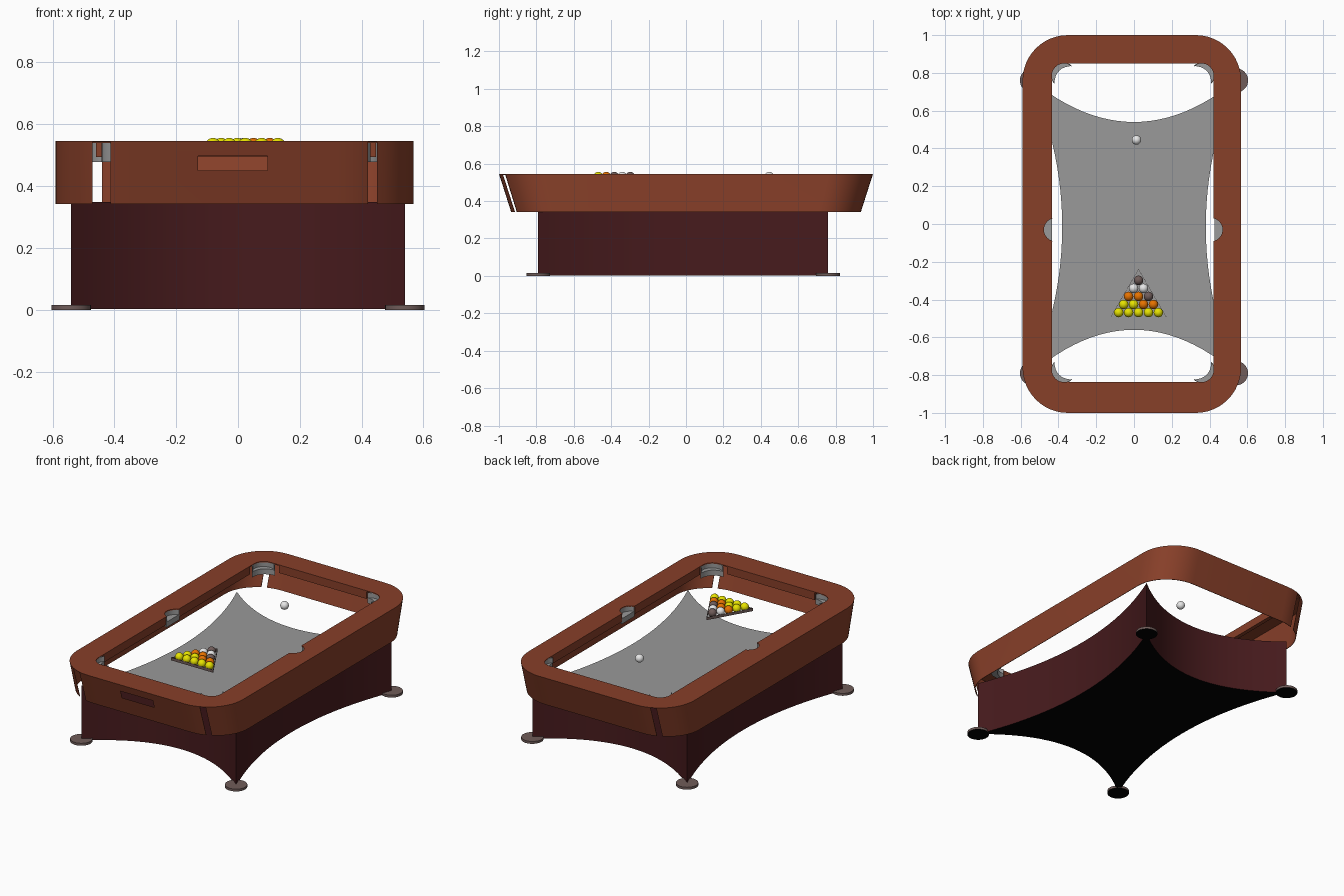
import bpy, bmesh, math
from mathutils import Vector

if "Cube" in bpy.data.objects:
    bpy.data.objects.remove(bpy.data.objects["Cube"])


def material(name, c):
    m = bpy.data.materials.new(name)
    m.diffuse_color = (*c, 1)
    m.use_nodes = True
    m.node_tree.nodes["Principled BSDF"].inputs["Base Color"].default_value = m.diffuse_color
    return m


WOOD = material("warm wood", (0.245, 0.05, 0.022))
DARK = material("dark mahogany", (0.062, 0.0105, 0.012))
CLOTH = material("grey cloth", (0.32, 0.32, 0.32))
STONE = material("brown grey", (0.16, 0.107, 0.1))
YELLOW = material("yellow", (0.8, 0.77, 0.0))
ORANGE = material("orange", (0.8, 0.17, 0.0))
WHITE = material("white", (0.8, 0.8, 0.8))
BLACK = material("black underside", (0.0, 0.0, 0.0))


def finish(name, bm, *mats, smooth=True):
    bmesh.ops.recalc_face_normals(bm, faces=bm.faces)
    me = bpy.data.meshes.new(name)
    bm.to_mesh(me)
    bm.free()
    ob = bpy.data.objects.new(name, me)
    bpy.context.collection.objects.link(ob)
    for m in mats:
        me.materials.append(m)
    bpy.ops.object.select_all(action='DESELECT')
    ob.select_set(True)
    bpy.context.view_layer.objects.active = ob
    if smooth:
        bpy.ops.object.shade_smooth_by_angle(angle=math.radians(35))
    return ob


# Extruded outline; optional materials are side, top, bottom
def prism(name, pts, z0, z1, *mats, smooth=True):
    bm = bmesh.new()
    lo = [bm.verts.new((x, y, z0)) for x, y in pts]
    hi = [bm.verts.new((x, y, z1)) for x, y in pts]
    n = len(pts)
    bottom = bm.faces.new(lo)
    top = bm.faces.new(hi)
    if len(mats) == 3:
        top.material_index, bottom.material_index = 1, 2
    for i in range(n):
        bm.faces.new((lo[i], lo[(i + 1) % n], hi[(i + 1) % n], hi[i]))
    return finish(name, bm, *mats, smooth=smooth)


def box(name, x0, x1, y0, y1, z0, z1, *mats):
    return prism(name, [(x0, y0), (x1, y0), (x1, y1), (x0, y1)], z0, z1, *mats, smooth=False)


def arc(cx, cy, r, a0, a1, n):
    return [(cx + r * math.cos(a0 + (a1 - a0) * i / n),
             cy + r * math.sin(a0 + (a1 - a0) * i / n)) for i in range(n + 1)]


def rounded(x0, x1, y0, y1, r):
    pts = []
    for k, (x, y) in enumerate([(x1 - r, y1 - r), (x0 + r, y1 - r), (x0 + r, y0 + r), (x1 - r, y0 + r)]):
        pts += arc(x, y, r, k * math.pi / 2, (k + 1) * math.pi / 2, 12)
    return pts


# Hollow frame: thin sloping outer skin with a thin top ring
t = 0.003
outer = rounded(-0.59, 0.567, -1, 1, 0.24)
skin = rounded(-0.59 + t, 0.567 - t, -1 + t, 1 - t, 0.24 - t)
hole = rounded(-0.435, 0.422, -0.837, 0.85, 0.065)
k = 0.935
loops = [(skin, k, 0.342), (outer, k, 0.342), (outer, 1, 0.546),
         (hole, 1, 0.546), (hole, 1, 0.54), (skin, 1, 0.54)]
bm = bmesh.new()
rings = [[bm.verts.new((x, y * s, z)) for x, y in pts] for pts, s, z in loops]
n = len(outer)
for a in range(6):
    p, q = rings[a], rings[(a + 1) % 6]
    for i in range(n):
        bm.faces.new((p[i], p[(i + 1) % n], q[(i + 1) % n], q[i]))
frame = finish("table_frame", bm, WOOD, smooth=False)

# Corner slots, ball return opening and side pocket notches
SIDE = [(-0.415, math.pi), (0.407, 0.0)]
cutters = [box("slot_cutter", x0, x1, y0, y1, z0, z1) for x0, x1, y0, y1, z0, z1 in (
    (-0.47, -0.412, -1.1, -0.85, 0.3, 0.543),
    (0.42, 0.45, -1.1, -0.85, 0.3, 0.543),
    (-0.47, -0.44, 0.86, 1.1, 0.3, 0.543),
    (-0.13, 0.095, -1.1, -0.85, 0.45, 0.498))]
cutters += [prism("notch_cutter", arc(x, -0.03, 0.062, 0, math.tau * 23 / 24, 23), 0.5, 0.6) for x, a in SIDE]
for c in cutters:
    c.hide_render = True
    bpy.context.view_layer.objects.active = frame
    mod = frame.modifiers.new("cut", 'BOOLEAN')
    mod.operation = 'DIFFERENCE'
    mod.solver = 'EXACT'
    mod.object = c
    bpy.ops.object.modifier_apply(modifier=mod.name)
    bpy.data.objects.remove(c)
bpy.ops.object.select_all(action='DESELECT')
frame.select_set(True)
bpy.ops.object.shade_smooth_by_angle(angle=math.radians(30))

# Rails under the inner edge of the top ring
for y0, y1 in ((-0.74, -0.095), (0.035, 0.74)):
    box("left_rail", -0.46, -0.435, y0, y1, 0.495, 0.541, WOOD)
    box("right_rail", 0.422, 0.447, y0, y1, 0.495, 0.541, WOOD)
box("front_rail", -0.31, 0.3, -0.862, -0.837, 0.495, 0.541, WOOD)
box("back_rail", -0.31, 0.3, 0.85, 0.875, 0.495, 0.541, WOOD)

# Pockets: crescent floor with a raised rim
D = math.pi / 4
pockets = [(x, -0.03, a, 1.29, 0) for x, a in SIDE]
pockets += [(x, y, a, 1.57, 0.03) for x, y, a in (
    (-0.375, 0.79, 3 * D), (0.363, 0.79, D), (-0.375, -0.777, 5 * D), (0.363, -0.777, 7 * D))]
for x, y, a, half, bulge in pockets:
    wall = arc(x, y, 0.066, a - half, a + half, 16)
    inner = []
    for i in range(1, 8):
        u = i / 8
        p = Vector(wall[-1]).lerp(Vector(wall[0]), u)
        p += Vector((math.cos(a), math.sin(a))) * bulge * 4 * u * (1 - u)
        inner.append(tuple(p))
    prism("pocket_floor", wall + inner, 0.478, 0.512, CLOTH)
    prism("pocket_rim", wall + arc(x, y, 0.062, a + half, a - half, 16), 0.512, 0.544, CLOTH)

# Base with four concave walls and a cloth top
corner = [Vector(c) for c in ((-0.54, -0.79), (0.54, -0.79), (0.54, 0.76), (-0.54, 0.76))]
pts = []
for i, depth in enumerate((0.23, 0.16, 0.22, 0.16)):
    a, b = corner[i], corner[(i + 1) % 4]
    d = (b - a).normalized()
    inward = Vector((-d.y, d.x))
    for j in range(24):
        u = j / 24
        pts.append(tuple(a.lerp(b, u) + inward * depth * 4 * u * (1 - u)))
prism("table_base", pts, 0.003, 0.349, DARK, CLOTH, BLACK)

# Round feet
for c in corner:
    prism("foot", arc(c.x, c.y, 0.064, 0, math.tau * 31 / 32, 31), 0, 0.015, STONE, STONE, BLACK)


# Balls
def ball(name, x, y, m):
    bm = bmesh.new()
    bmesh.ops.create_uvsphere(bm, u_segments=20, v_segments=12, radius=0.025)
    bmesh.ops.translate(bm, verts=bm.verts, vec=(x, y, 0.531))
    finish(name, bm, m)


ROWS = [[STONE], [WHITE] * 2, [ORANGE, ORANGE, STONE], [YELLOW, YELLOW, ORANGE, ORANGE], [YELLOW] * 5]
for r, row in enumerate(ROWS):
    for i, m in enumerate(row):
        ball("racked_ball", 0.024 + (i - r / 2) * 0.0525, -0.298 - r * 0.0427, m)
ball("cue_ball", 0.013, 0.445, WHITE)

# Thin triangular rack around the balls
bm = bmesh.new()
ring = []
for s, z in ((1, 0.507), (1, 0.525), (0.985, 0.525), (0.985, 0.507)):
    ring.append([bm.verts.new((0.024 + dx * s, -0.41 + dy * s, z))
                 for dx, dy in ((-0.148, -0.083), (0.148, -0.083), (0, 0.172))])
for a in range(4):
    for i in range(3):
        p, q, j = ring[a], ring[(a + 1) % 4], (i + 1) % 3
        bm.faces.new((p[i], p[j], q[j], q[i]))
finish("ball_rack", bm, STONE, smooth=False)
